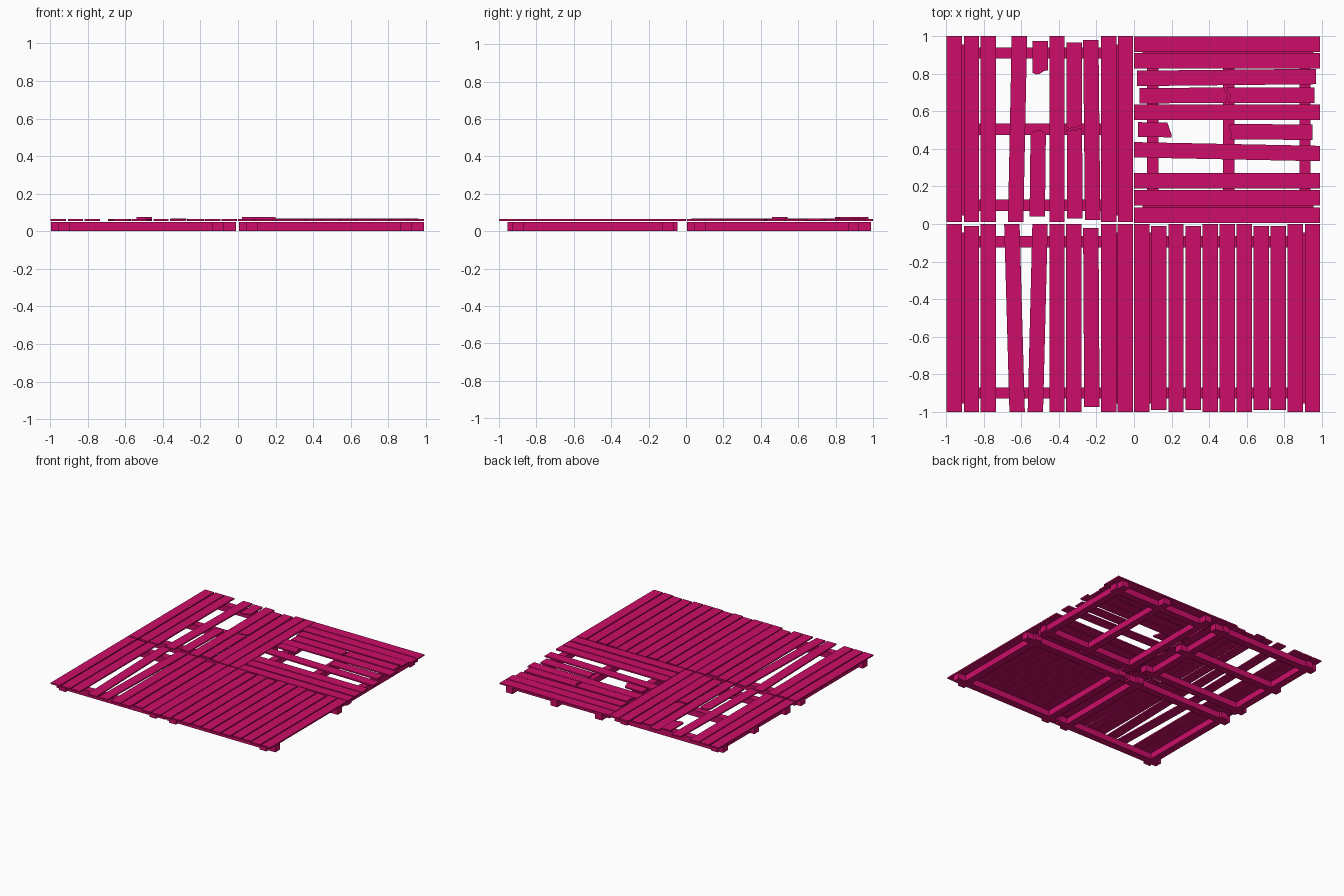
import bpy
import bmesh

old = bpy.data.objects.get("Cube")
if old:
    bpy.data.objects.remove(old, do_unlink=True)

paint = bpy.data.materials.new("magenta_paint")
paint.use_nodes = True
COLOUR = (0.61, 0.004, 0.14, 1)
paint.diffuse_color = COLOUR
paint.node_tree.nodes["Principled BSDF"].inputs["Base Color"].default_value = COLOUR

THICK = 0.011
PLANK_Z = 0.055
BEAM_W = 0.06
BEAM_H = 0.05


def prism(name, outline, z, height):
    """Extrude a flat outline straight up."""
    bm = bmesh.new()
    face = bm.faces.new([bm.verts.new((x, y, z)) for x, y in outline])
    top = bmesh.ops.extrude_face_region(bm, geom=[face])["geom"]
    bmesh.ops.translate(bm, vec=(0, 0, height),
                        verts=[v for v in top if isinstance(v, bmesh.types.BMVert)])
    bmesh.ops.recalc_face_normals(bm, faces=bm.faces)
    mesh = bpy.data.meshes.new(name)
    bm.to_mesh(mesh)
    bm.free()
    mesh.materials.append(paint)
    bpy.context.collection.objects.link(bpy.data.objects.new(name, mesh))


def plank(name, axis, start, end, c0, c1, width=0.082, z=PLANK_Z,
          cut0=(0, 0), cut1=(0, 0)):
    """Board along an axis, centre going c0 to c1; cuts shape the two ends."""
    def edge(at, centre, cut):
        n = len(cut) - 1
        return [(at + d, centre + width * (i / n - 0.5)) for i, d in enumerate(cut)]
    pts = edge(start, c0, cut0) + edge(end, c1, cut1)[::-1]
    if axis == "y":
        pts = [(b, a) for a, b in pts]
    prism(name, pts, z, THICK)


def beam(name, axis, start, end, centre):
    h = BEAM_W / 2
    pts = [(start, centre - h), (end, centre - h), (end, centre + h), (start, centre + h)]
    if axis == "y":
        pts = [(b, a) for a, b in pts]
    prism(name, pts, 0, BEAM_H)


def frame(name, axis, along, across, middle):
    """Joists across the boards, with shorter side beams running under them.
    along and across are the low corner of the tile in board directions."""
    other = "x" if axis == "y" else "y"
    for i, t in enumerate((0.1, 0.505, 0.91) if middle else (0.1, 0.905)):
        beam(f"{name}_joist_{i + 1}", other, across, across + 0.985, along + t)
    for i, t in enumerate((0.07, 0.89)):
        beam(f"{name}_side_beam_{i + 1}", axis, along + 0.045, along + 0.955, across + t)


frame("back_left", "y", 0, -0.995, True)
frame("front_left", "y", -1, -0.995, False)
frame("front_right", "y", -1, 0.005, False)
frame("back_right", "x", 0, 0.005, True)

# Back left boards: start, end, centre at start, centre at end
for i, row in enumerate([
        (0.01, 1, -0.957, -0.957), (0.01, 1, -0.865, -0.865), (0.01, 1, -0.775, -0.775),
        (0.01, 1, -0.63, -0.61), (0.01, 1, -0.41, -0.41), (0.02, 0.98, -0.22, -0.23),
        (0.01, 1, -0.135, -0.135), (0.01, 1, -0.045, -0.045)]):
    plank(f"back_left_board_{i + 1}", "y", *row)

# Back left broken boards
plank("back_left_broken_lower", "y", 0.04, 0.49, -0.515, -0.51,
      cut1=(-0.015, 0.004, 0.01, 0.006, -0.01))
plank("back_left_broken_upper", "y", 0.81, 0.975, -0.5, -0.5, z=0.065,
      cut0=(-0.005, -0.014, -0.01, 0.004, 0.008))
WAVE = (0.004, -0.006, 0.005, -0.004, 0.01, 0.014)
plank("back_left_cracked_lower", "y", 0.03, 0.5, -0.315, -0.317, z=0.057, cut1=WAVE)
plank("back_left_cracked_upper", "y", 0.512, 0.965, -0.317, -0.319, z=0.057, cut0=WAVE)

# Front left boards
for i, row in enumerate([
        (-1, 0, -0.957, -0.957), (-1, -0.01, -0.865, -0.865), (-1, 0, -0.775, -0.775),
        (-1, 0, -0.622, -0.65), (-1, 0, -0.525, -0.5), (-1, 0, -0.41, -0.41),
        (-1, 0, -0.32, -0.32), (-0.975, -0.02, -0.224, -0.23),
        (-1, 0, -0.135, -0.135), (-1, 0, -0.047, -0.047)]):
    plank(f"front_left_board_{i + 1}", "y", *row)

# Front right boards, some slightly short
short = {1, 3, 7, 8}
for i in range(11):
    gap = 0.01 if i in short else 0
    x = 0.042 + i * 0.0908
    plank(f"front_right_board_{i + 1}", "y", -1 + gap, -gap, x, x)

# Back right boards
for i, row in enumerate([
        (0, 0.99, 0.957, 0.957), (0, 0.99, 0.868, 0.868), (0.015, 0.97, 0.775, 0.785),
        (0, 0.99, 0.595, 0.595), (0, 0.99, 0.395, 0.375), (0, 0.99, 0.23, 0.23),
        (0, 0.99, 0.14, 0.14), (0, 0.99, 0.047, 0.047)]):
    plank(f"back_right_board_{i + 1}", "x", *row)

# Back right broken boards
plank("back_right_broken_inner", "x", 0.02, 0.195, 0.503, 0.5, z=0.065, width=0.078,
      cut1=(0.005, 0.004, -0.004, -0.01, -0.018))
plank("back_right_broken_outer", "x", 0.51, 0.95, 0.492, 0.488,
      cut0=(0.0, 0.006, 0.004, -0.006, -0.002))
CRACK = (0.0, 0.004, 0.01, 0.008, -0.004, -0.01)
plank("back_right_cracked_inner", "x", 0.03, 0.488, 0.683, 0.685, z=0.057, cut1=CRACK)
plank("back_right_cracked_outer", "x", 0.502, 0.96, 0.685, 0.685, z=0.057, cut0=CRACK)
